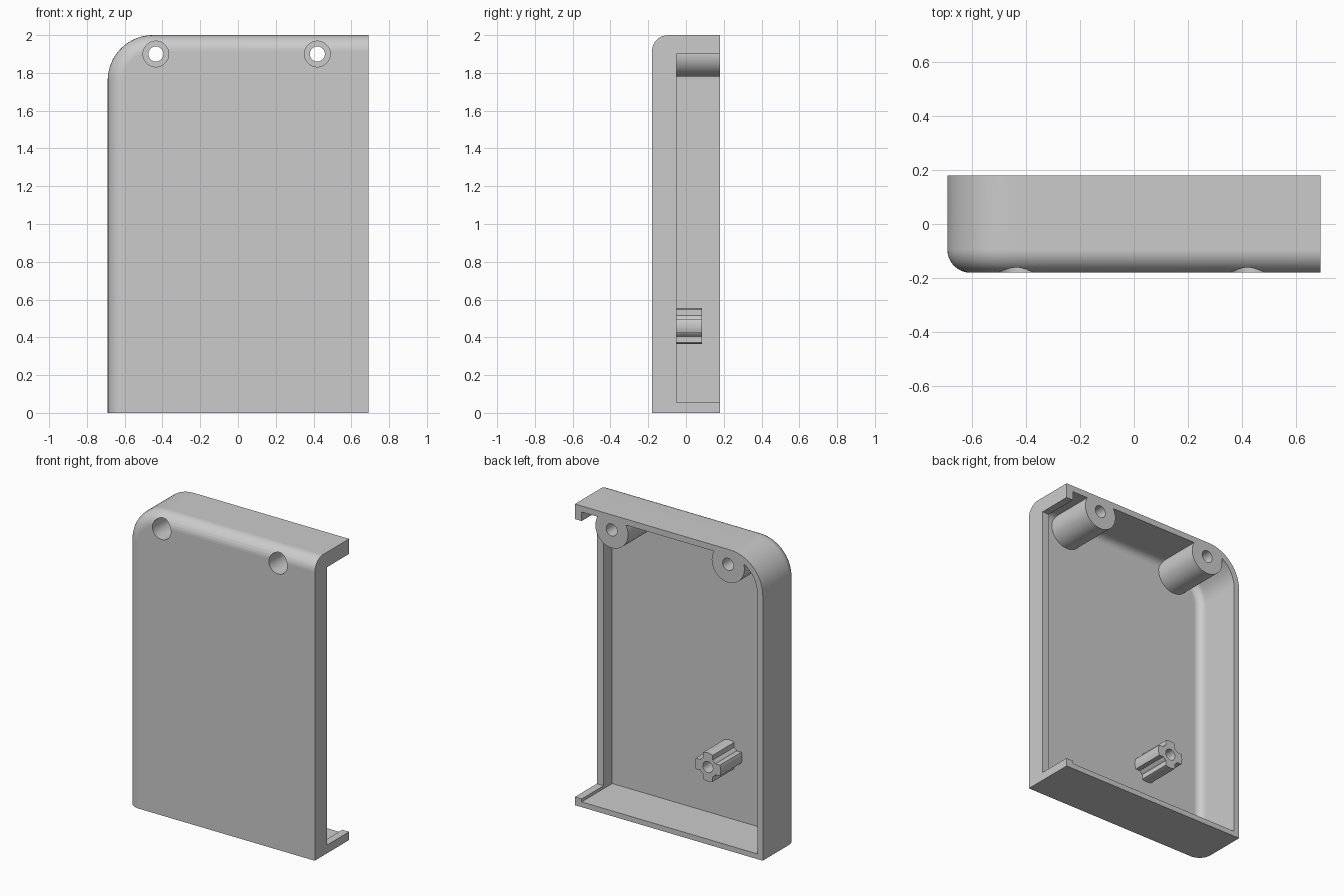
import bpy, bmesh, math
from mathutils import Matrix, Vector

if "Cube" in bpy.data.objects:
    bpy.data.objects.remove(bpy.data.objects["Cube"], do_unlink=True)

WALL = 0.04
DEPTH = 0.18
BOSSES = ((-0.435, 1.9), (0.42, 1.9))
POST = (-0.22, 0.46)


def to_object(bm, name):
    bmesh.ops.recalc_face_normals(bm, faces=bm.faces)
    mesh = bpy.data.meshes.new(name)
    bm.to_mesh(mesh)
    bm.free()
    obj = bpy.data.objects.new(name, mesh)
    bpy.context.collection.objects.link(obj)
    return obj


def box(name, lo, hi):
    lo, hi = Vector(lo), Vector(hi)
    bm = bmesh.new()
    bmesh.ops.create_cube(bm, size=1)
    for v in bm.verts:
        v.co = (lo + hi) / 2 + v.co * (hi - lo)
    return to_object(bm, name)


def rod(name, centre, radius, y0, y1):
    """Cylinder along y."""
    bm = bmesh.new()
    place = Matrix.Translation((centre[0], (y0 + y1) / 2, centre[1])) @ Matrix.Rotation(math.pi / 2, 4, 'X')
    bmesh.ops.create_cone(bm, cap_ends=True, segments=48, radius1=radius,
                          radius2=radius, depth=y1 - y0, matrix=place)
    return to_object(bm, name)


def rounded_block(name, x0, x1, z0, z1, corner, y0, y1, fillet):
    """Block with one rounded upper corner and a filleted front on two sides."""
    points = [(x0, z0), (x1, z0), (x1, z1)]
    steps = 16
    for i in range(steps + 1):
        a = math.pi / 2 * (1 + i / steps)
        points.append((x0 + corner * (1 + math.cos(a)), z1 - corner * (1 - math.sin(a))))
    bm = bmesh.new()
    face = bm.faces.new([bm.verts.new((x, y0, z)) for x, z in points])
    side = bmesh.ops.extrude_face_region(bm, geom=[face])
    for v in side["geom"]:
        if isinstance(v, bmesh.types.BMVert):
            v.co.y = y1
    bmesh.ops.recalc_face_normals(bm, faces=bm.faces)

    def is_filleted(e):
        a, b = (v.co for v in e.verts)
        on_front = max(a.y, b.y) < y0 + 1e-5
        at_bottom = max(a.z, b.z) < z0 + 1e-5
        at_right = min(a.x, b.x) > x1 - 1e-5
        return on_front and not at_bottom and not at_right

    bmesh.ops.bevel(bm, geom=[e for e in bm.edges if is_filleted(e)], offset=fillet,
                    offset_type='OFFSET', segments=8, profile=0.5, affect='EDGES')
    return to_object(bm, name)


def combine(target, tool, operation):
    mod = target.modifiers.new("cut", 'BOOLEAN')
    mod.operation, mod.solver, mod.object = operation, 'EXACT', tool
    bpy.context.view_layer.update()
    mesh = bpy.data.meshes.new_from_object(
        target.evaluated_get(bpy.context.evaluated_depsgraph_get()))
    target.modifiers.clear()
    target.data = mesh
    bpy.data.objects.remove(tool, do_unlink=True)


# Outer body and the hollow that will be taken out of it
shell = rounded_block("half_shell", -0.69, 0.69, 0, 2, 0.24, -DEPTH, DEPTH, 0.085)
hollow = rounded_block("hollow", -0.69 + WALL, 0.64, 0.035, 2 - WALL, 0.24 - WALL,
                       -DEPTH + WALL, 0.3, 0.05)

# Screw bosses are left standing inside the hollow
for centre in BOSSES:
    combine(hollow, rod("boss", centre, 0.12, -0.5, 0.6), 'DIFFERENCE')

# Ribbed post: a cross trimmed to a circle, around a round core
px, pz = POST
post = box("post", (px - 0.2, -0.3, pz - 0.036), (px + 0.2, 0.085, pz + 0.036))
upright = box("upright", (px - 0.036, -0.3, pz - 0.2), (px + 0.036, 0.085, pz + 0.2))
combine(post, upright, 'UNION')
combine(post, rod("trim", POST, 0.095, -0.4, 0.2), 'INTERSECT')
combine(post, rod("core", POST, 0.066, -0.31, 0.085), 'UNION')
combine(hollow, post, 'DIFFERENCE')
combine(shell, hollow, 'DIFFERENCE')

# Open end, leaving a low sill and two end tabs
combine(shell, box("opening", (0.6, -0.05, 0.055), (0.8, 0.4, 1.9)), 'DIFFERENCE')

# Screw holes with wide recesses at the front, and the blind post hole
for centre in BOSSES:
    combine(shell, rod("screw_hole", centre, 0.04, -0.5, 0.5), 'DIFFERENCE')
    combine(shell, rod("screw_recess", centre, 0.068, -0.5, 0.02), 'DIFFERENCE')
combine(shell, rod("post_hole", POST, 0.037, -DEPTH + WALL, 0.3), 'DIFFERENCE')

# Plain grey plastic
grey = bpy.data.materials.new("grey_plastic")
grey.use_nodes = True
colour = (0.6, 0.6, 0.6, 1)
grey.diffuse_color = colour
grey.node_tree.nodes["Principled BSDF"].inputs["Base Color"].default_value = colour
shell.data.materials.clear()
shell.data.materials.append(grey)
for face in shell.data.polygons:
    face.material_index = 0

# Smooth the curves, keep edges crisp and flats flat
bpy.ops.object.select_all(action='DESELECT')
shell.select_set(True)
bpy.context.view_layer.objects.active = shell
bpy.ops.object.shade_smooth_by_angle(angle=math.radians(30))
shell.modifiers.new("even_normals", 'WEIGHTED_NORMAL').keep_sharp = True
